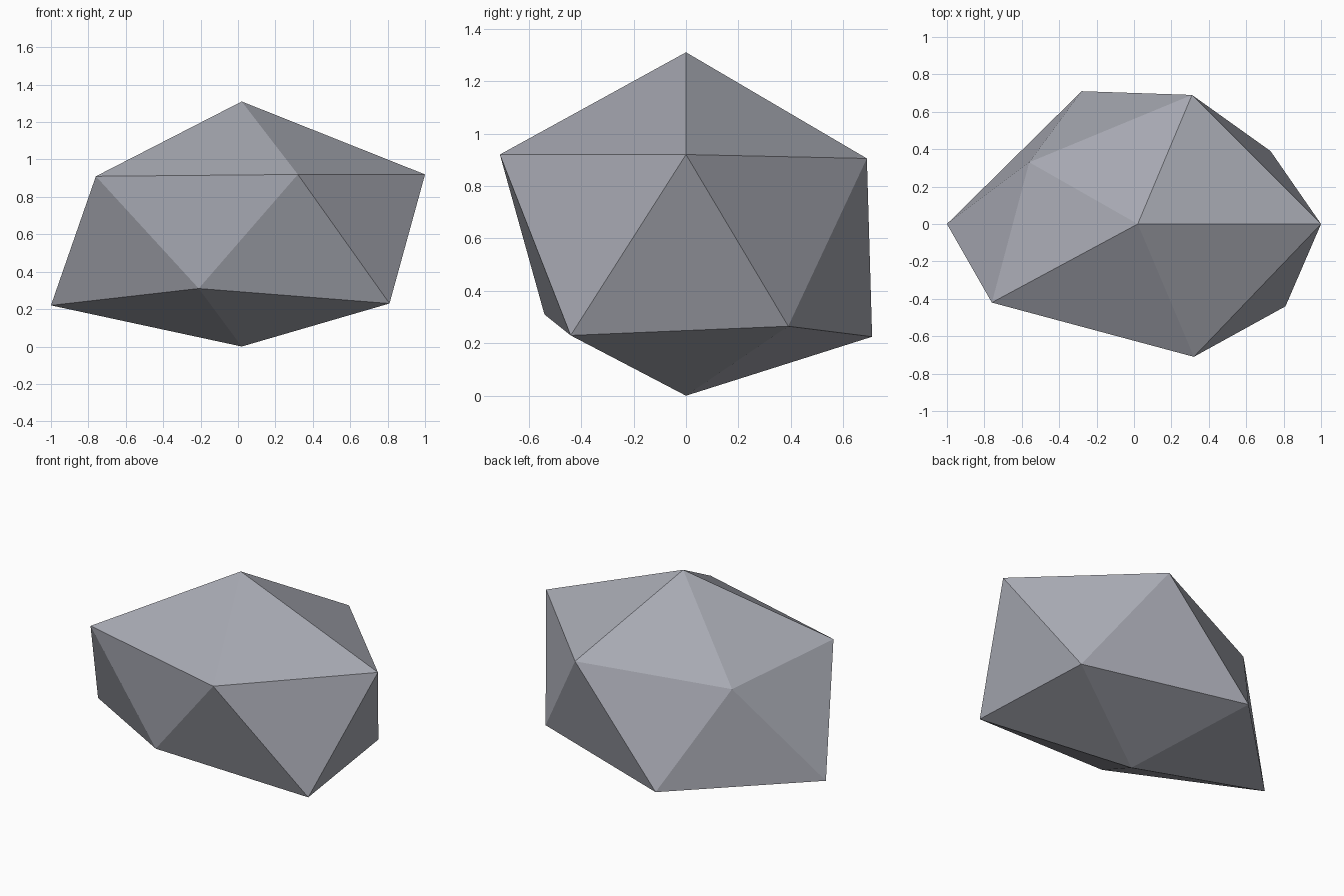
import bpy
import bmesh

cube = bpy.data.objects.get("Cube")
if cube:
    bpy.data.objects.remove(cube, do_unlink=True)

# Stone colour
stone = bpy.data.materials.new("blue_grey_stone")
stone.use_nodes = True
colour = (0.39, 0.40, 0.45, 1.0)
stone.diffuse_color = colour
stone.node_tree.nodes["Principled BSDF"].inputs["Base Color"].default_value = colour

# Two rings of corners, counter-clockwise from above, between two tips
upper_ring = [(1.0, 0.0, 0.92), (0.31, 0.69, 0.905), (-0.56, 0.33, 0.82),
              (-0.76, -0.42, 0.91), (0.32, -0.71, 0.92)]
lower_ring = [(0.81, -0.44, 0.23), (0.73, 0.39, 0.265), (-0.28, 0.71, 0.225),
              (-1.0, 0.0, 0.22), (-0.21, -0.54, 0.31)]

bm = bmesh.new()
top = bm.verts.new((0.02, 0.0, 1.31))
bottom = bm.verts.new((0.02, 0.0, 0.0))
upper = [bm.verts.new(p) for p in upper_ring]
lower = [bm.verts.new(p) for p in lower_ring]

# Cap fans and the zigzag band of facets
for i in range(5):
    j = (i + 1) % 5
    bm.faces.new((top, upper[i], upper[j]))
    bm.faces.new((upper[i], lower[i], lower[j]))
    bm.faces.new((upper[i], lower[j], upper[j]))
    bm.faces.new((bottom, lower[j], lower[i]))
bmesh.ops.recalc_face_normals(bm, faces=bm.faces)

mesh = bpy.data.meshes.new("rock")
bm.to_mesh(mesh)
bm.free()
mesh.materials.append(stone)
rock = bpy.data.objects.new("rock", mesh)
bpy.context.collection.objects.link(rock)
